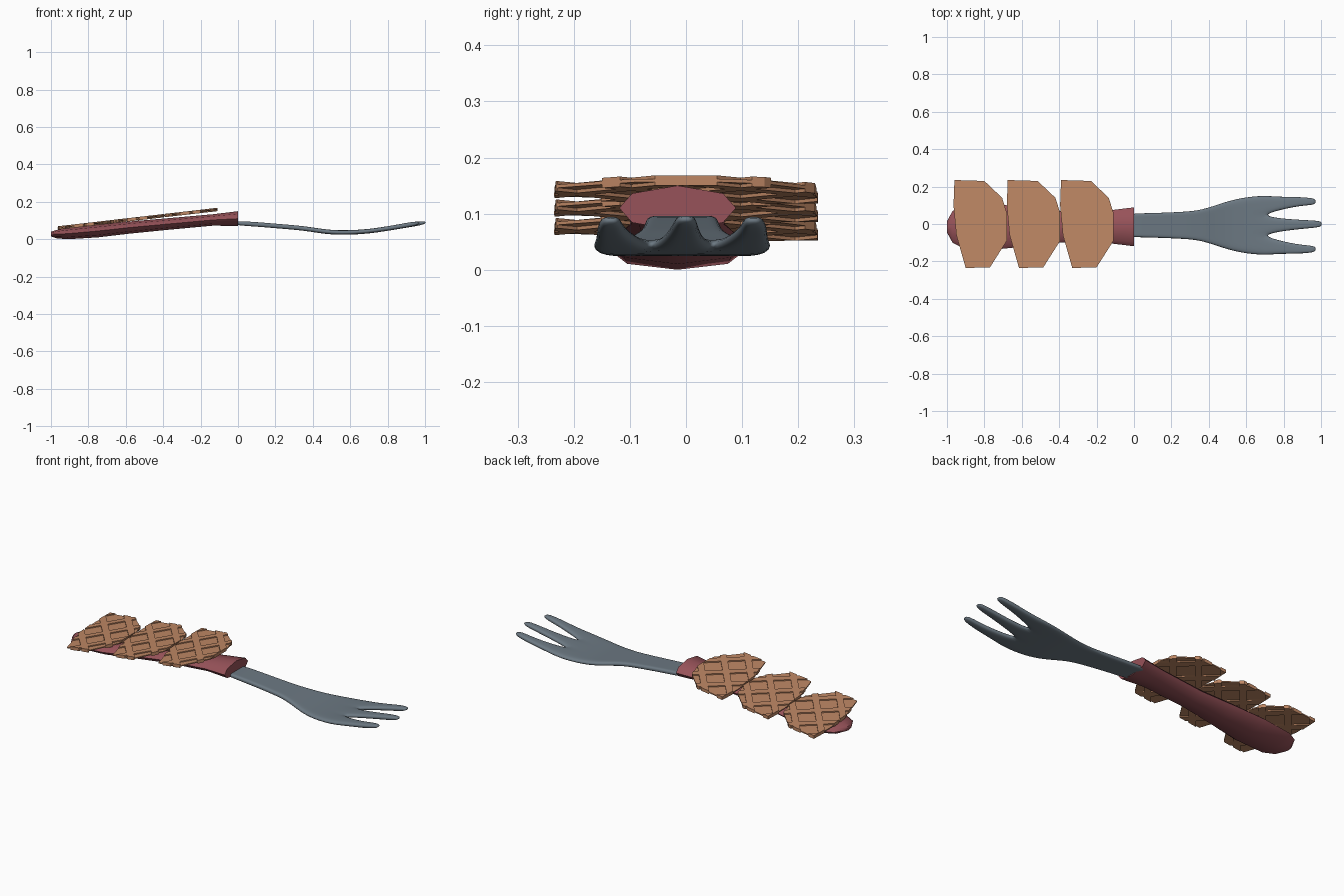
import bpy, bmesh, math
from mathutils import Vector

if "Cube" in bpy.data.objects:
    bpy.data.objects.remove(bpy.data.objects["Cube"])


def material(name, rgb):
    m = bpy.data.materials.new(name)
    m.diffuse_color = (*rgb, 1)
    m.use_nodes = True
    m.node_tree.nodes["Principled BSDF"].inputs["Base Color"].default_value = m.diffuse_color
    return m


steel = material("steel grey", (0.15, 0.19, 0.225))
red = material("dull red", (0.31, 0.085, 0.10))
golden = material("waffle brown", (0.52, 0.245, 0.13))


def make_object(name, bm, mat):
    bmesh.ops.recalc_face_normals(bm, faces=bm.faces[:])
    me = bpy.data.meshes.new(name)
    bm.to_mesh(me)
    bm.free()
    me.materials.append(mat)
    ob = bpy.data.objects.new(name, me)
    bpy.context.collection.objects.link(ob)
    return ob


def smooth(ob, angle):
    bpy.ops.object.select_all(action='DESELECT')
    ob.select_set(True)
    bpy.context.view_layer.objects.active = ob
    bpy.ops.object.shade_smooth_by_angle(angle=math.radians(angle))


# Handle: eight-sided loft, (x, half width, bottom, top)
bm = bmesh.new()
section = [(0, 1), (.78, .65), (1, 0), (.78, -.65),
           (0, -1), (-.78, -.65), (-1, 0), (-.78, .65)]
stations = [(-1, .03, .015, .04), (-.97, .085, .005, .05), (-.91, .115, .0, .06),
            (-.75, .122, .01, .078), (-.58, .105, .03, .095), (-.38, .083, .05, .112),
            (-.13, .088, .073, .134), (0, .104, .07, .15)]
rings = []
for x, w, lo, hi in stations:
    mid, h = (lo + hi) / 2, (hi - lo) / 2
    rings.append([bm.verts.new((x, -.015 + w * a, mid + h * b)) for a, b in section])
for r0, r1 in zip(rings, rings[1:]):
    for i in range(8):
        j = (i + 1) % 8
        bm.faces.new((r0[i], r0[j], r1[j], r1[i]))
bm.faces.new(rings[0])
bm.faces.new(rings[-1])
smooth(make_object("handle", bm, red), 50)

# Fork head: stem and bowl rows of seven points, then three tines
bm = bmesh.new()
body = [(-.04, .064, .088), (.1, .066, .08), (.25, .072, .067), (.36, .08, .058),
        (.48, .125, .037), (.58, .15, .035), (.69, .162, .041)]
rows = []
for x, w, z in body:
    rows.append([bm.verts.new((x, -.007 + w * (i - 3) / 3, z)) for i in range(7)])
for r0, r1 in zip(rows, rows[1:]):
    for i in range(6):
        bm.faces.new((r0[i], r0[i + 1], r1[i + 1], r1[i]))
# (x, centre, half width, z) for each tine
outer = [(.78, .112, .036, .054), (.88, .123, .025, .071), (.975, .122, .018, .089)]
tines = [[(x, -y - .012, w, z) for x, y, w, z in outer],
         [(.78, -.005, .036, .054), (.9, -.002, .024, .074), (1.008, 0, .018, .091)],
         [(x, y - .002, w, z) for x, y, w, z in outer]]
for k, path in enumerate(tines):
    prev = rows[-1][2 * k:2 * k + 3]
    for x, y, w, z in path:
        cur = [bm.verts.new((x, y + w * s, z)) for s in (-1, 0, 1)]
        for i in range(2):
            bm.faces.new((prev[i], prev[i + 1], cur[i + 1], cur[i]))
        prev = cur
fork = make_object("fork_head", bm, steel)
solid = fork.modifiers.new("thickness", 'SOLIDIFY')
solid.thickness, solid.offset = .024, 0
sub = fork.modifiers.new("rounding", 'SUBSURF')
sub.levels = sub.render_levels = 2
for p in fork.data.polygons:
    p.use_smooth = True

# Waffle pieces: cut slabs with a raised diagonal lattice on both sides
outline = [(-.14, .235), (.02, .23), (.115, .14), (.14, .06), (.14, -.09), (.07, -.2),
           (.05, -.232), (-.08, -.235), (-.13, -.06), (-.145, .1)]
SPACING, RIB = .125, .036
normals = [Vector((math.cos(a), math.sin(a), 0)) for a in (math.radians(40), math.radians(140))]


def in_rib(p):
    for n in normals:
        d = p.dot(n) / SPACING
        if abs(d - round(d)) * SPACING < RIB / 2:
            return True
    return False


def waffle(name, cx, cz):
    bm = bmesh.new()
    bm.faces.new([bm.verts.new((x, y, -.003)) for x, y in outline])
    for n in normals:
        for k in range(-3, 4):
            for s in (-.5, .5):
                bmesh.ops.bisect_plane(bm, geom=bm.verts[:] + bm.edges[:] + bm.faces[:],
                                       plane_co=n * (k * SPACING + s * RIB), plane_no=n)
    ext = bmesh.ops.extrude_face_region(bm, geom=bm.faces[:], use_keep_orig=True)
    for v in ext["geom"]:
        if isinstance(v, bmesh.types.BMVert):
            v.co.z = .003
    bmesh.ops.recalc_face_normals(bm, faces=bm.faces[:])
    for side in (1, -1):
        ribs = [f for f in bm.faces if f.normal.z * side > .9
                and in_rib(f.calc_center_median())]
        ext = bmesh.ops.extrude_face_region(bm, geom=ribs)
        for v in ext["geom"]:
            if isinstance(v, bmesh.types.BMVert):
                v.co.z = side * .009
    for v in bm.verts:
        v.co = (v.co.x + cx, v.co.y, v.co.z + cz + .115 * v.co.x)
    make_object(name, bm, golden)


for i in range(3):
    waffle(f"waffle_piece_{i + 1}", -.82 + .285 * i, .077 + .033 * i)
